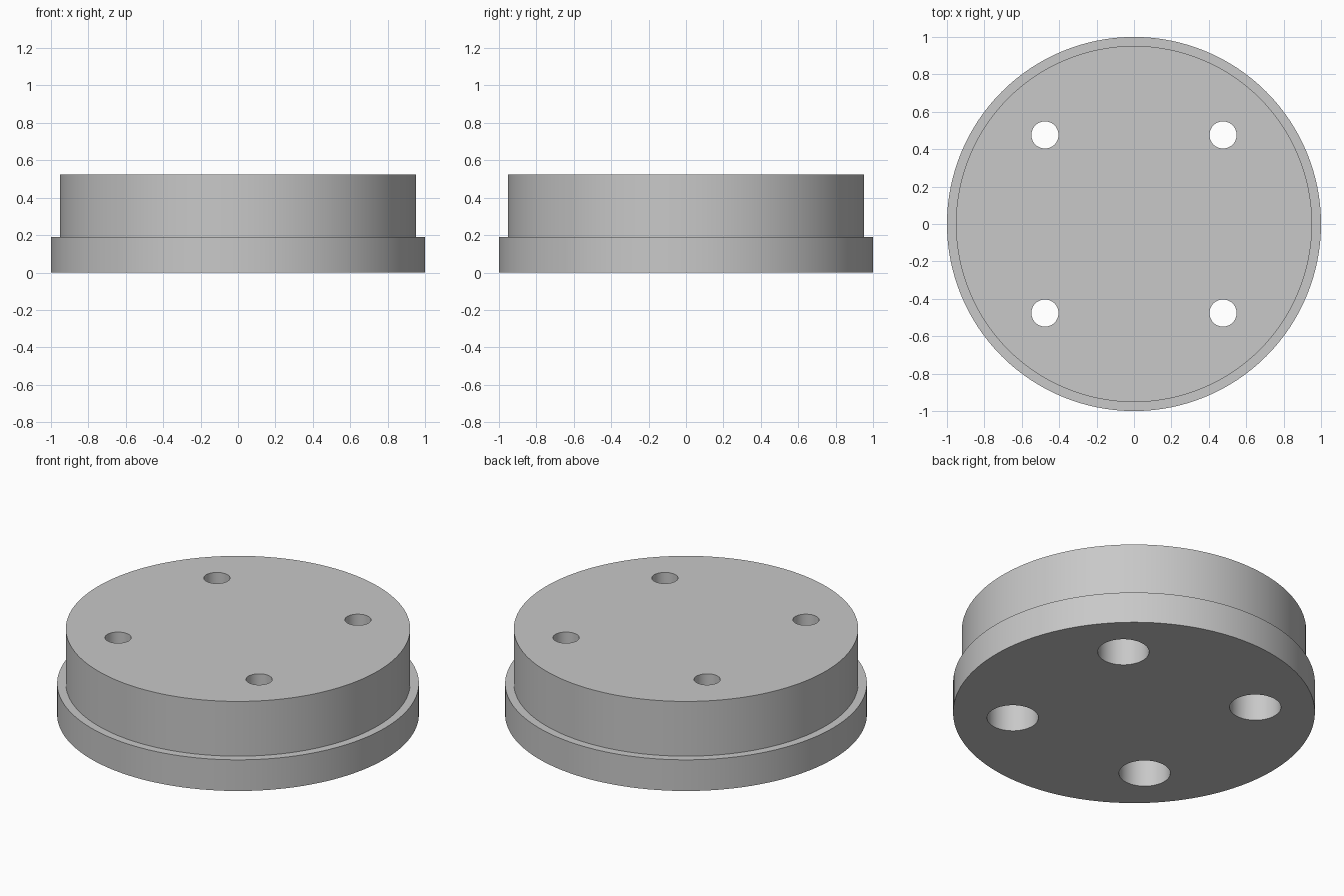
import bpy
import bmesh
import math

if "Cube" in bpy.data.objects:
    bpy.data.objects.remove(bpy.data.objects["Cube"])

RIM_R, BODY_R = 1.0, 0.952        # flange and upper body radii
RIM_H, TOTAL_H = 0.19, 0.524      # flange top and overall height
HOLE_R, BORE_R = 0.0725, 0.142    # screw hole and wider bore from below
BORE_H = 0.19                     # depth of the wider bore
HOLE_POS = 0.476                  # hole offset on x and y

grey = bpy.data.materials.new("light grey")
grey.diffuse_color = (0.58, 0.58, 0.58, 1.0)
grey.use_nodes = True
grey.node_tree.nodes["Principled BSDF"].inputs["Base Color"].default_value = grey.diffuse_color


def lathe(name, profile, segments, x=0.0, y=0.0):
    """Closed solid turned about z from (radius, height) points."""
    bm = bmesh.new()
    rings = []
    for r, z in profile:
        rings.append([bm.verts.new((r * math.cos(2 * math.pi * i / segments),
                                    r * math.sin(2 * math.pi * i / segments), z))
                      for i in range(segments)])
    for low, high in zip(rings, rings[1:]):
        for i in range(segments):
            j = (i + 1) % segments
            bm.faces.new((low[i], low[j], high[j], high[i]))
    bm.faces.new(rings[0][::-1])
    bm.faces.new(rings[-1])
    bmesh.ops.recalc_face_normals(bm, faces=bm.faces)
    mesh = bpy.data.meshes.new(name)
    bm.to_mesh(mesh)
    bm.free()
    mesh.materials.append(grey)
    obj = bpy.data.objects.new(name, mesh)
    obj.location = (x, y, 0)
    bpy.context.collection.objects.link(obj)
    return obj


# Stepped round cap: wide flange below, narrower body above
cap = lathe("flanged_cap", [(RIM_R, 0), (RIM_R, RIM_H),
                            (BODY_R, RIM_H), (BODY_R, TOTAL_H)], 128)

# Four counterbored screw holes
cutters = []
for sx in (-1, 1):
    for sy in (-1, 1):
        cutter = lathe("hole_cutter", [(BORE_R, -0.1), (BORE_R, BORE_H),
                                       (HOLE_R, BORE_H), (HOLE_R, TOTAL_H + 0.1)],
                       48, sx * HOLE_POS, sy * HOLE_POS)
        cutter.hide_render = True
        cutters.append(cutter)
        cut = cap.modifiers.new("screw_hole", 'BOOLEAN')
        cut.operation = 'DIFFERENCE'
        cut.solver = 'EXACT'
        cut.object = cutter

# Apply the cuts, then clear the cutters
bpy.context.view_layer.objects.active = cap
cap.select_set(True)
for name in [m.name for m in cap.modifiers]:
    bpy.ops.object.modifier_apply(modifier=name)
for cutter in cutters:
    bpy.data.objects.remove(cutter)

# Smooth walls with crisp edges
bpy.ops.object.shade_smooth_by_angle(angle=math.radians(30))
